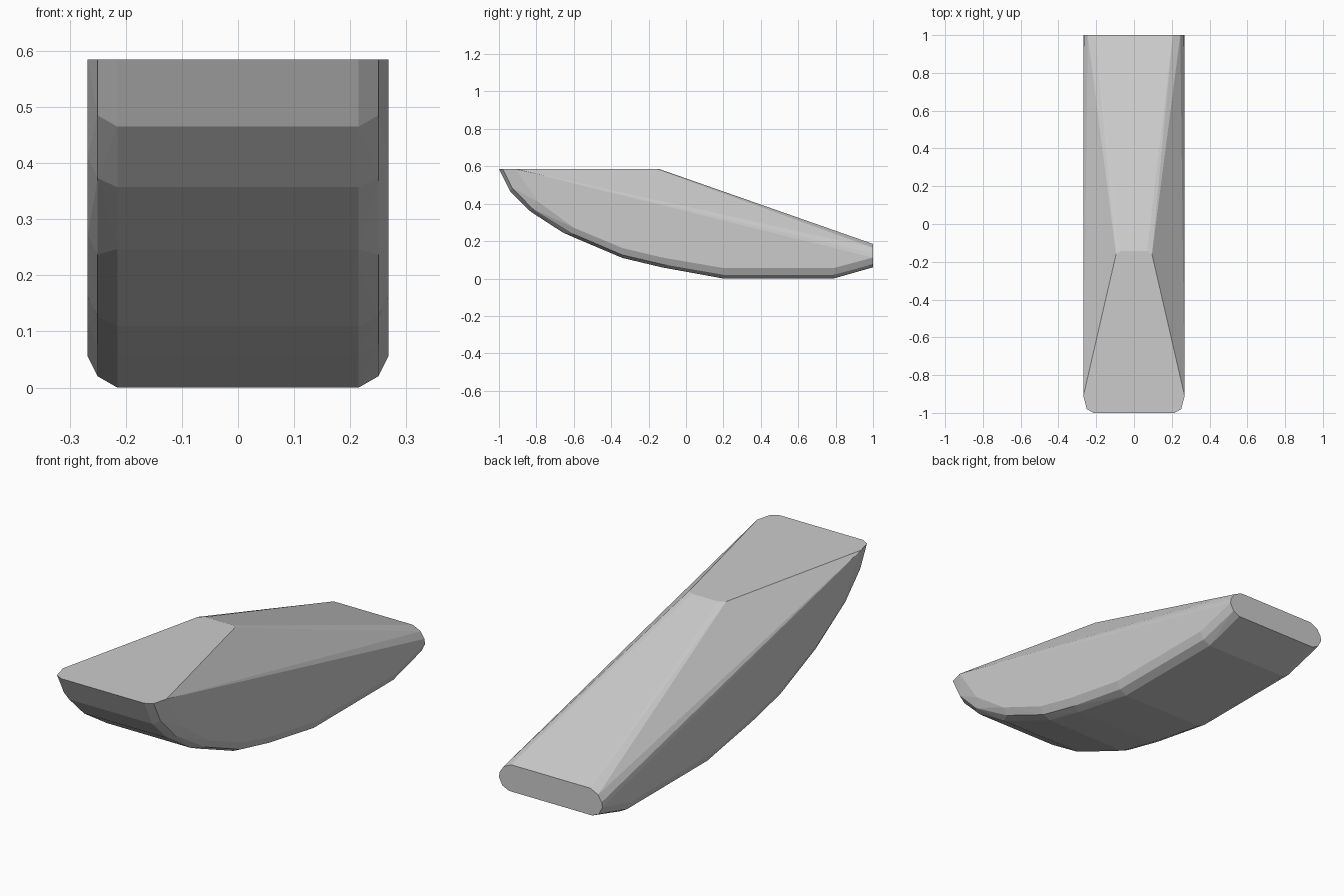
import bpy
import bmesh

# Curved underside profiles (y, z) at three half widths: floor, bevel, side wall
rings = {
    0.215: [(-1.0, 0.585), (-0.94, 0.465), (-0.83, 0.357), (-0.66, 0.247), (-0.60, 0.22),
            (-0.34, 0.11), (-0.13, 0.06), (0.20, 0.0), (0.79, 0.0), (1.0, 0.06)],
    0.25: [(-0.98, 0.585), (-0.93, 0.485), (-0.82, 0.373), (-0.60, 0.237),
           (-0.34, 0.126), (-0.13, 0.077), (0.20, 0.02), (0.79, 0.02), (1.0, 0.076)],
    0.268: [(-0.91, 0.585), (-0.79, 0.41), (-0.60, 0.272), (-0.34, 0.163),
            (-0.13, 0.113), (0.20, 0.056), (0.79, 0.056), (1.0, 0.112)],
}
half = [(x, y, z) for x, ring in rings.items() for y, z in ring]

# Rounded top of the thin back end
half += [(0.205, 1.0, 0.185), (0.245, 1.0, 0.165), (0.264, 1.0, 0.135)]

# Narrow ridge where the flat front top meets the back slope
half += [(0.07, -0.142, 0.585), (0.095, -0.16, 0.585)]

# Mirror the points and wrap them in one convex body
bm = bmesh.new()
for x, y, z in half:
    for side in (-1, 1):
        bm.verts.new((side * x, y, z))
bmesh.ops.convex_hull(bm, input=bm.verts[:])
loose = [v for v in bm.verts if not v.link_faces]
bmesh.ops.delete(bm, geom=loose, context='VERTS')
bmesh.ops.recalc_face_normals(bm, faces=bm.faces[:])

mesh = bpy.data.meshes.new("wedge_body")
bm.to_mesh(mesh)
bm.free()
body = bpy.data.objects.new("wedge_body", mesh)
bpy.context.collection.objects.link(body)
